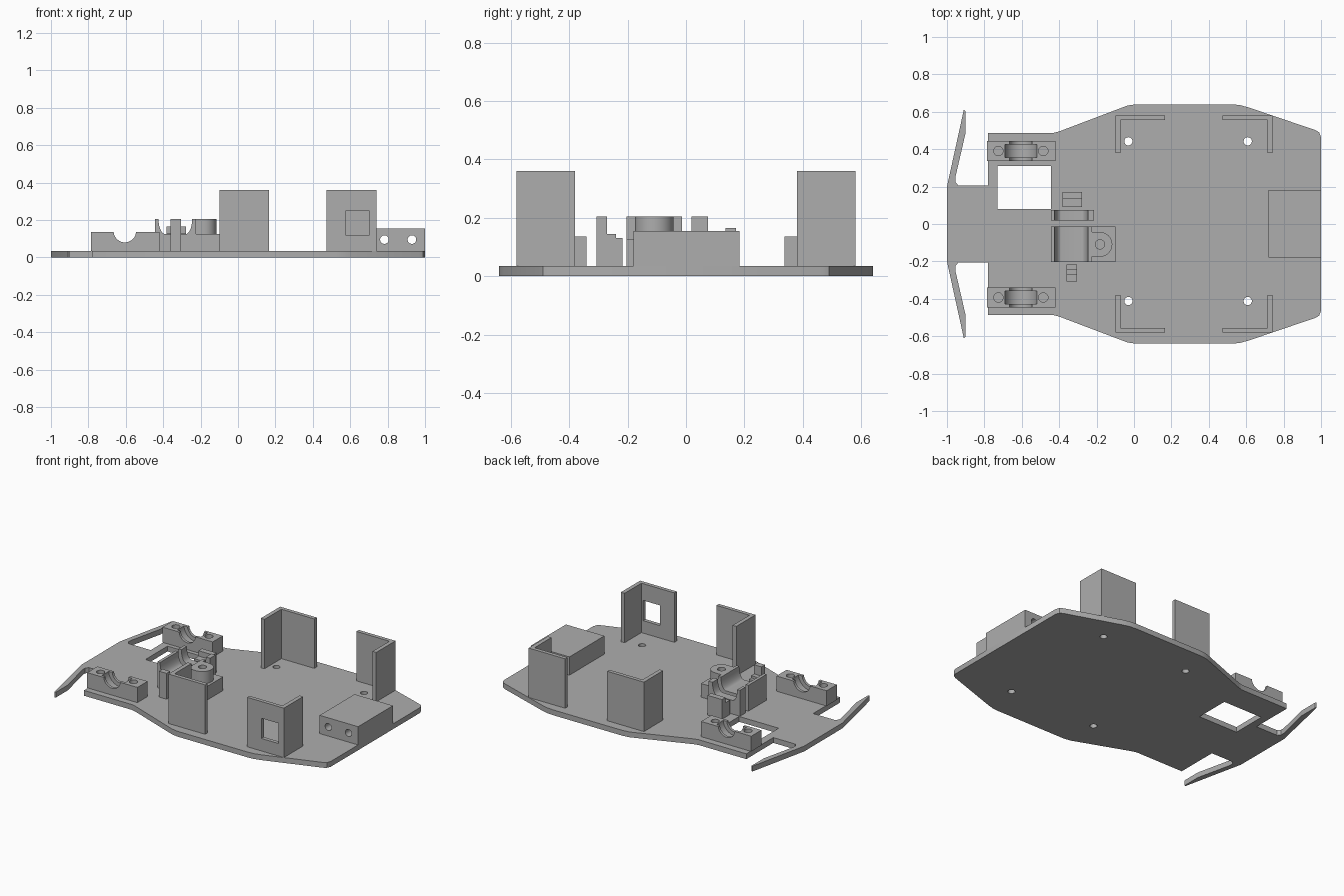
import bpy, bmesh
from math import pi, sin, cos
from mathutils import Vector

old = bpy.data.objects.get("Cube")
if old:
    bpy.data.objects.remove(old, do_unlink=True)

grey = bpy.data.materials.new("plain grey")
grey.use_nodes = True
grey.diffuse_color = (0.42, 0.42, 0.42, 1)
grey.node_tree.nodes["Principled BSDF"].inputs["Base Color"].default_value = (0.42, 0.42, 0.42, 1)

T = 0.035  # plate thickness


def prism(name, points, low, high, axis="z"):
    """Extrude a closed 2D profile: xy along z, xz along y, or yz along x."""
    place = {"z": lambda a, b, c: (a, b, c),
             "y": lambda a, b, c: (a, c, b),
             "x": lambda a, b, c: (c, a, b)}[axis]
    bm = bmesh.new()
    face = bm.faces.new([bm.verts.new(place(a, b, low)) for a, b in points])
    ext = bmesh.ops.extrude_face_region(bm, geom=[face])
    move = Vector(place(0, 0, high - low))
    bmesh.ops.translate(bm, vec=move, verts=[g for g in ext["geom"] if isinstance(g, bmesh.types.BMVert)])
    bmesh.ops.recalc_face_normals(bm, faces=bm.faces)
    mesh = bpy.data.meshes.new(name)
    bm.to_mesh(mesh)
    bm.free()
    mesh.materials.append(grey)
    obj = bpy.data.objects.new(name, mesh)
    bpy.context.collection.objects.link(obj)
    return obj


def box(name, x0, x1, y0, y1, z0, z1):
    return prism(name, [(x0, y0), (x1, y0), (x1, y1), (x0, y1)], z0, z1)


def arc(cx, cy, r, start=0, end=2 * pi, n=32, closed=False):
    count = n if closed else n + 1
    return [(cx + r * cos(start + (end - start) * i / n),
             cy + r * sin(start + (end - start) * i / n)) for i in range(count)]


def rod(x, y, r, low, high, axis="z"):
    return prism("cutter", arc(x, y, r, closed=True), low, high, axis)


def cut(obj, *cutters):
    """Subtract the cutters, keep the result and drop the cutters."""
    for c in cutters:
        c.hide_render = True
        mod = obj.modifiers.new("cut", "BOOLEAN")
        mod.operation, mod.solver, mod.object = "DIFFERENCE", "EXACT", c
    deps = bpy.context.evaluated_depsgraph_get()
    mesh = bpy.data.meshes.new_from_object(obj.evaluated_get(deps))
    obj.modifiers.clear()
    obj.data = mesh
    for c in cutters:
        bpy.data.objects.remove(c, do_unlink=True)


# Chassis plate: half outline from the nose arm to the tail, mirrored
half = [(-1, 0.2), (-0.91, 0.61), (-0.902, 0.605), (-0.902, 0.48), (-0.955, 0.25),
        (-0.955, 0.225), (-0.94, 0.207), (-0.78, 0.207), (-0.78, 0.487), (-0.43, 0.487),
        (-0.4, 0.495), (-0.07, 0.62), (-0.035, 0.633), (0.01, 0.64), (0.52, 0.64),
        (0.565, 0.636), (0.61, 0.624), (0.97, 0.502), (0.99, 0.49), (1, 0.465)]
plate = prism("chassis_plate", half + [(x, -y) for x, y in reversed(half)], 0, T)
screw_holes = [rod(x, y, 0.022, -0.1, 0.1) for x in (-0.03, 0.608) for y in (-0.412, 0.442)]
cut(plate, box("cutter", -0.73, -0.443, 0.08, 0.31, -0.1, 0.1), *screw_holes)

# Four corner brackets
for x, sx in ((-0.1, 1), (0.74, -1)):
    for sy in (-1, 1):
        y = 0.58 * sy
        w, d = 0.027 * sx, -0.025 * sy
        shape = [(x, y), (x + 0.267 * sx, y), (x + 0.267 * sx, y + d),
                 (x + w, y + d), (x + w, y - 0.2 * sy), (x, y - 0.2 * sy)]
        side = ("front" if sy < 0 else "back") + ("_nose" if sx > 0 else "_tail")
        bracket = prism(side + "_bracket", shape, T, 0.36)
        if side == "front_tail":
            cut(bracket, box("cutter", 0.577, 0.7, -0.7, -0.5, 0.117, 0.25))

# Tail block with two cross holes
tail = box("tail_block", 0.72, 1, -0.18, 0.183, T, 0.155)
cut(tail, *[rod(x, 0.095, 0.023, -0.5, 0.5, "y") for x in (0.783, 0.93)])

# Axle bearing blocks with stepped cradle and blind screw holes
for name, y in (("front", -0.393), ("back", 0.39)):
    block = box(name + "_axle_block", -0.785, -0.42, y - 0.053, y + 0.053, T, 0.135)
    cut(block,
        rod(-0.605, 0.14, 0.06, y - 0.1, y + 0.1, "y"),
        rod(-0.605, 0.14, 0.086, y - 0.035, y + 0.035, "y"),
        rod(-0.725, y, 0.025, T, 0.2), rod(-0.485, y, 0.025, T, 0.2))

# Motor cradle: channel with curved flanks and a flat floor
floor, top = 0.125, 0.205
left_flank = [(-0.425 + 0.035 * (1 - cos(a)), top - (top - floor) * sin(a))
              for a in [i * pi / 16 for i in range(9)]]
right_flank = [(-0.67 - x, z) for x, z in reversed(left_flank)]
channel = [(-0.445, T), (-0.445, top)] + left_flank + right_flank
prism("motor_cradle", channel + [(-0.225, top), (-0.225, T)], -0.203, -0.013, "y")
prism("motor_end_support", channel + [(-0.215, top), (-0.215, T)], 0.018, 0.075, "y")

# Screw ledge with rounded boss
ledge = box("screw_ledge", -0.225, -0.1, -0.203, -0.013, T, 0.125)
boss_shape = [(-0.225, -0.175)] + arc(-0.182, -0.109, 0.066, -pi / 2, pi / 2, 20) + [(-0.225, -0.043)]
boss = prism("screw_boss", boss_shape, 0.125, top)
cut(boss, rod(-0.182, -0.109, 0.025, 0.1, 0.3))

# Stepped stops in front of and behind the motor
prism("front_stop", [(-0.307, T), (-0.307, top), (-0.27, top), (-0.27, 0.145), (-0.24, 0.145),
                     (-0.24, 0.13), (-0.217, 0.13), (-0.217, T)], -0.36, -0.305, "x")
prism("back_stop", [(0.09, T), (0.09, 0.13), (0.135, 0.13), (0.135, 0.165),
                    (0.172, 0.165), (0.172, T)], -0.382, -0.277, "x")

# Smooth the round surfaces, keep edges sharp
bpy.ops.object.select_all(action="DESELECT")
for obj in bpy.context.collection.objects:
    if obj.type == "MESH" and grey.name in obj.data.materials:
        obj.select_set(True)
        bpy.context.view_layer.objects.active = obj
bpy.ops.object.shade_smooth_by_angle(angle=pi / 6)
